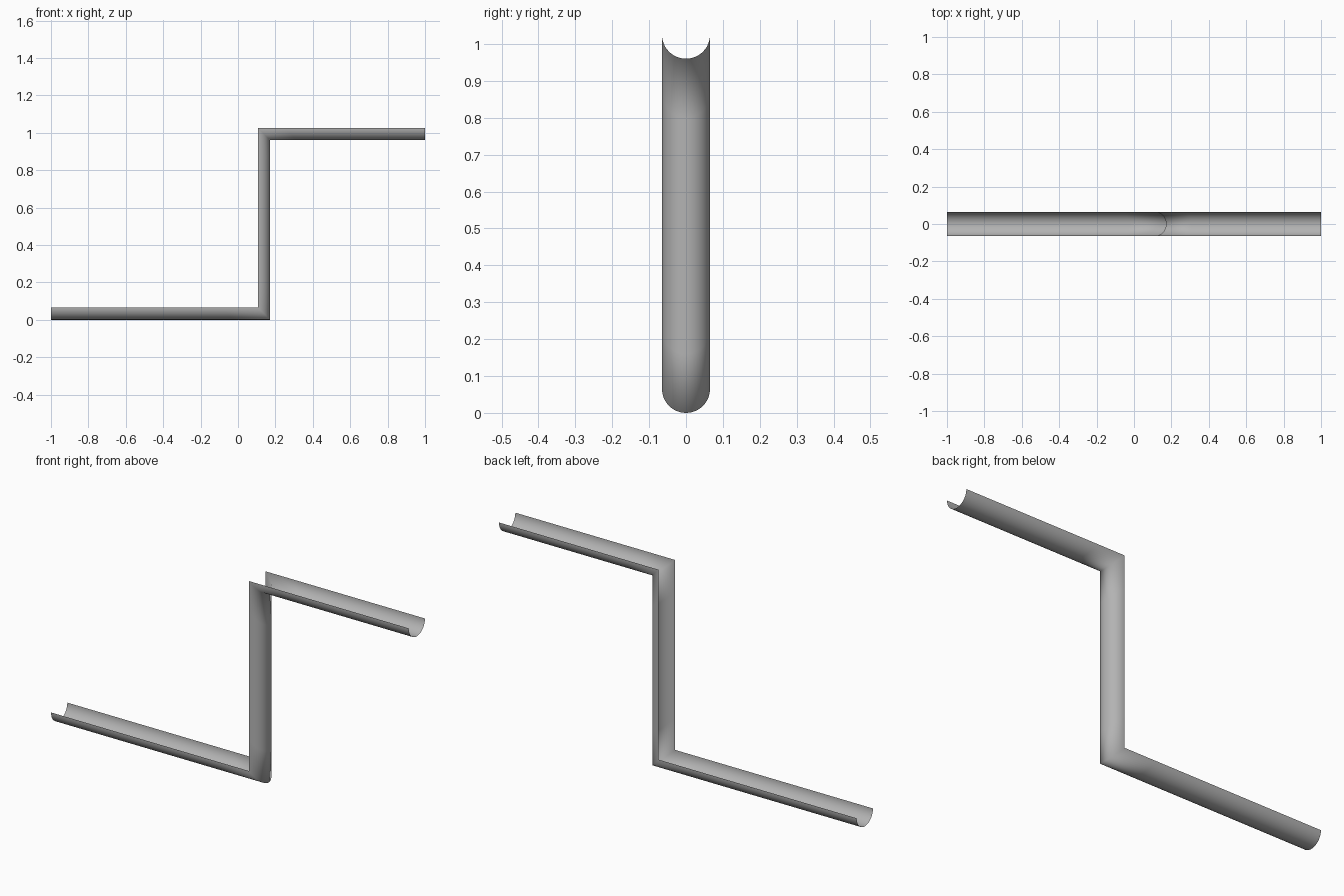
import bpy, bmesh, math

if "Cube" in bpy.data.objects:
    bpy.data.objects.remove(bpy.data.objects["Cube"])

R = 0.065       # gutter radius
SIDES = 24      # segments around the half circle
CUTS = 6        # lengthwise divisions of each run

# Rim path (x, z) with mitred corners, and direction from rim to trough bottom
path = [(-1, R), (0.107, R), (0.107, 1.025), (1, 1.025)]
drop = [(0, -1), (1, -1), (1, -1), (0, -1)]


def lerp(a, b, t):
    return (a[0] + (b[0] - a[0]) * t, a[1] + (b[1] - a[1]) * t)


# Stations along the straight runs
stations = [(lerp(path[i], path[i + 1], k / CUTS), lerp(drop[i], drop[i + 1], k / CUTS))
            for i in range(3) for k in range(CUTS)]
stations.append((path[-1], drop[-1]))

# Half-pipe channel, a single open sheet with outward normals
bm = bmesh.new()
rings = []
for (x, z), (dx, dz) in stations:
    ring = []
    for s in range(SIDES + 1):
        a = math.pi * s / SIDES
        d = R * math.sin(a)
        ring.append(bm.verts.new((x + dx * d, -R * math.cos(a), z + dz * d)))
    rings.append(ring)
for r0, r1 in zip(rings, rings[1:]):
    for s in range(SIDES):
        f = bm.faces.new((r0[s + 1], r1[s + 1], r1[s], r0[s]))
        f.smooth = True
        f.normal_update()
bm.faces.ensure_lookup_table()
if bm.faces[SIDES // 2].normal.z > 0:
    bmesh.ops.reverse_faces(bm, faces=bm.faces[:])

mesh = bpy.data.meshes.new("half_pipe_channel")
bm.to_mesh(mesh)
bm.free()

# Dark grey finish
grey = bpy.data.materials.new("dark_grey")
grey.diffuse_color = (0.45, 0.45, 0.45, 1)
grey.use_nodes = True
grey.node_tree.nodes["Principled BSDF"].inputs["Base Color"].default_value = grey.diffuse_color
mesh.materials.append(grey)
bpy.context.collection.objects.link(bpy.data.objects.new("half_pipe_channel", mesh))
